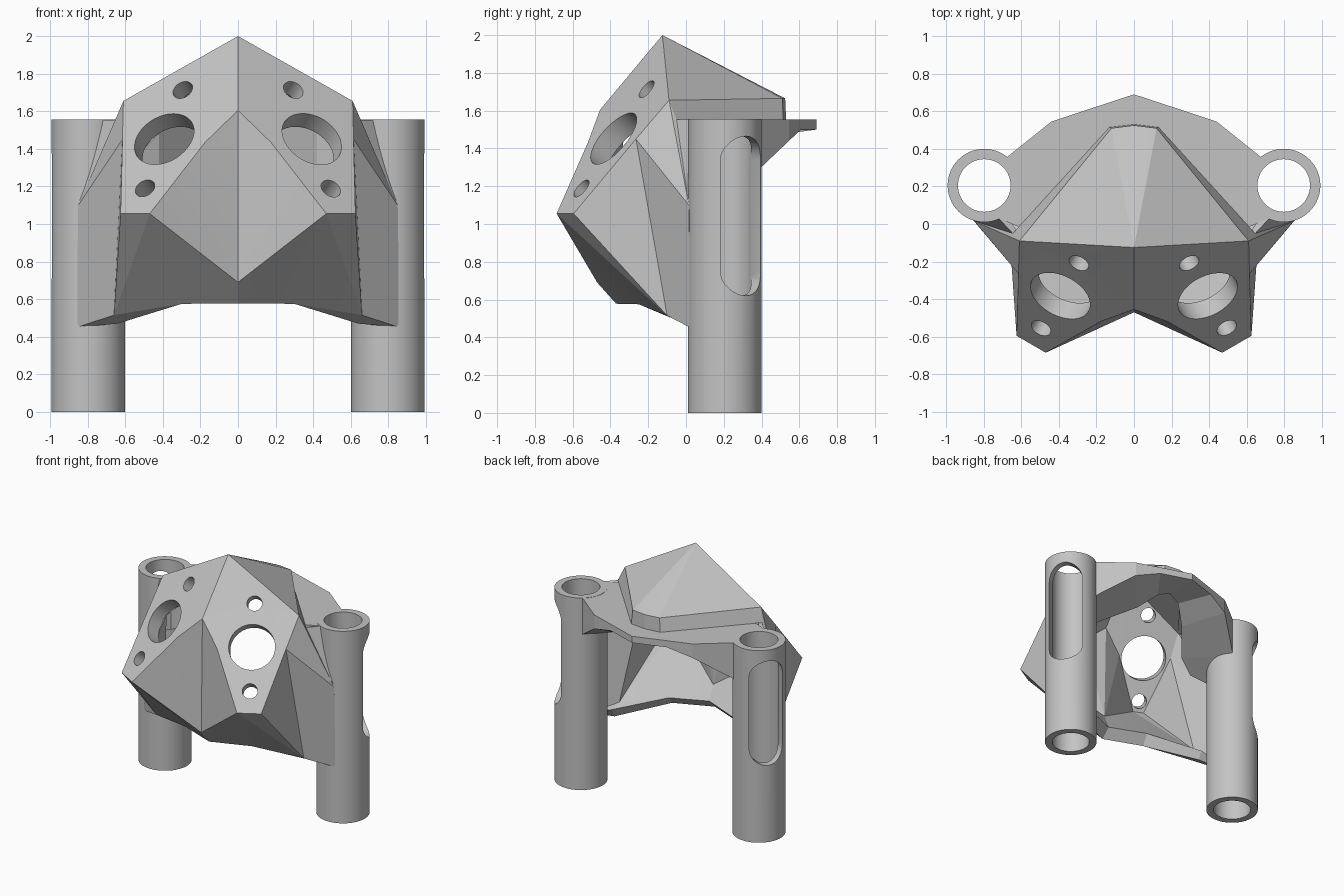
import bpy, bmesh, math
from mathutils import Vector, Matrix

cube = bpy.data.objects.get("Cube")
if cube:
    bpy.data.objects.remove(cube, do_unlink=True)

grey = bpy.data.materials.new("plain grey")
grey.use_nodes = True
colour = (0.55, 0.55, 0.55, 1)
grey.diffuse_color = colour
grey.node_tree.nodes["Principled BSDF"].inputs["Base Color"].default_value = colour


def make_object(name, bm):
    mesh = bpy.data.meshes.new(name)
    bm.to_mesh(mesh)
    bm.free()
    obj = bpy.data.objects.new(name, mesh)
    bpy.context.collection.objects.link(obj)
    mesh.materials.append(grey)
    return obj


def activate(obj):
    bpy.ops.object.select_all(action='DESELECT')
    obj.select_set(True)
    bpy.context.view_layer.objects.active = obj


def cut(obj, cutter):
    activate(obj)
    mod = obj.modifiers.new("cut", 'BOOLEAN')
    mod.operation = 'DIFFERENCE'
    mod.solver = 'EXACT'
    mod.use_self = True
    mod.object = cutter
    bpy.ops.object.modifier_apply(modifier=mod.name)
    bpy.data.objects.remove(cutter, do_unlink=True)


def add_rod(bm, centre, axis, radius, length, sides=64):
    turn = Vector(axis).to_track_quat('Z', 'Y').to_matrix().to_4x4()
    bmesh.ops.create_cone(bm, cap_ends=True, segments=sides, radius1=radius,
                          radius2=radius, depth=length,
                          matrix=Matrix.Translation(centre) @ turn)


# Named corners of the left half of the faceted shell
corner = {
    "apex": (0, -0.125, 2.0), "brow": (0, -0.455, 1.605),
    "cheek": (0.175, -0.518, 1.435), "toe_in": (0.47, -0.685, 1.055),
    "toe_out": (0.625, -0.595, 1.055), "side": (0.615, -0.265, 1.45),
    "shoulder": (0.61, -0.09, 1.655), "chin": (0, -0.47, 0.69),
    "hem_mid": (0, -0.37, 0.578), "hem": (0.3, -0.25, 0.575),
    "hip": (0.66, -0.10, 0.515), "tail": (0.86, 0.025, 0.45),
    "heel": (0.64, 0.0, 0.47),
    "spike": (0.85, 0.015, 1.10), "ledge": (0.645, -0.05, 1.553),
    "seam": (0.72, 0.03, 1.553),
    "back": (0.12, 0.51, 1.665), "back_low": (0.13, 0.515, 1.553),
    "ridge_end": (0, 0.525, 1.665), "ridge_low": (0, 0.53, 1.553),
}
facets = [
    "apex brow cheek toe_in toe_out side shoulder",
    "brow chin cheek", "cheek chin toe_in",
    "toe_in chin hem_mid hem", "toe_in hem hip", "toe_in hip toe_out",
    "hem heel hip", "hip heel tail",
    "toe_out hip side", "side hip tail spike", "side spike shoulder",
    "shoulder spike ledge", "ledge spike seam",
    "apex shoulder back", "apex back ridge_end",
    "shoulder ledge back_low back", "back back_low ridge_low ridge_end",
]
# Share of the full wall thickness where the shell tapers
taper = {"ledge": 0.3, "seam": 0.3, "spike": 0.3, "tail": 0.3, "heel": 0.5,
         "hip": 0.6, "back": 0.6, "back_low": 0.6, "hem": 0.7, "hem_mid": 0.7}

# Shell surface, mirrored, then thickened inwards
bm = bmesh.new()
weights = bm.verts.layers.deform.verify()
made = {}
for side in (1, -1):
    for facet in facets:
        ring = []
        for key in facet.split():
            x, y, z = corner[key]
            spot = (key, side if x else 0)
            if spot not in made:
                made[spot] = bm.verts.new((x * side, y, z))
                made[spot][weights][0] = taper.get(key, 1)
            ring.append(made[spot])
        bm.faces.new(ring)
bmesh.ops.recalc_face_normals(bm, faces=bm.faces[:])
bm.faces.ensure_lookup_table()
if bm.faces[0].normal.y > 0:
    bmesh.ops.reverse_faces(bm, faces=bm.faces[:])
shell = make_object("faceted_shell", bm)
shell.vertex_groups.new(name="wall")
activate(shell)
wall = shell.modifiers.new("wall", 'SOLIDIFY')
wall.thickness = 0.145
wall.offset = -1
wall.vertex_group = "wall"
bpy.ops.object.modifier_apply(modifier=wall.name)

# Round openings through both slanted front plates
bm = bmesh.new()
for side in (1, -1):
    normal = Vector((0.382 * side, -0.70, 0.605))
    for x, z, radius in ((0.393, 1.453, 0.171), (0.295, 1.715, 0.056),
                         (0.495, 1.19, 0.056)):
        y = -0.125 + (0.382 * x + 0.605 * (z - 2)) / 0.70
        add_rod(bm, (x * side, y, z), normal, radius, 0.42, 48)
cut(shell, make_object("hole_cutter", bm))

# Shelf around the back, bridging the two tubes
# outer x, outer y, inner x, inner y, outer underside, inner underside
stations = [
    (0.74, 0.04, 0.58, -0.03, 1.13, 1.20),
    (0.69, 0.345, 0.42, 0.06, 1.25, 1.25),
    (0.44, 0.545, 0.22, 0.30, 1.44, 1.35),
    (0.25, 0.608, 0.10, 0.40, 1.50, 1.46),
    (0, 0.69, 0, 0.42, 1.50, 1.50),
]
top = 1.553
bm = bmesh.new()
rings = []
path = [(s, 1) for s in stations] + [(s, -1) for s in stations[-2::-1]]
for (ox, oy, ix, iy, oz, iz), side in path:
    rings.append([bm.verts.new(p) for p in (
        (ox * side, oy, top), (ix * side, iy, top),
        (ix * side, iy, iz), (ox * side, oy, oz))])
for a, b in zip(rings, rings[1:]):
    for i in range(4):
        j = (i + 1) % 4
        bm.faces.new((a[i], a[j], b[j], b[i]))
bm.faces.new(rings[0])
bm.faces.new(rings[-1])
bmesh.ops.recalc_face_normals(bm, faces=bm.faces[:])
shelf = make_object("back_shelf", bm)

# Side tubes with a bore and a tall rounded slot each
for name, side in (("left", 1), ("right", -1)):
    centre = Vector((0.797 * side, 0.205, 0))
    bm = bmesh.new()
    add_rod(bm, centre + Vector((0, 0, 0.7775)), (0, 0, 1), 0.195, 1.555)
    tube = make_object(name + "_tube", bm)

    # The shell and shelf stop inside the tube wall, clear of the bore
    for part, radius in ((tube, 0.14), (shell, 0.16), (shelf, 0.16)):
        bm = bmesh.new()
        add_rod(bm, centre + Vector((0, 0, 0.8)), (0, 0, 1), radius, 2.0)
        cut(part, make_object("bore_cutter", bm))

    bm = bmesh.new()
    angle = math.radians(35)
    out = Vector((math.cos(angle) * side, math.sin(angle), 0))
    across = out.cross(Vector((0, 0, 1)))
    outline = []
    for i in range(34):
        t = math.pi * (i if i < 17 else i - 1) / 16
        z = (1.335 if i < 17 else 0.75) + 0.13 * math.sin(t)
        outline.append(bm.verts.new(
            centre + across * 0.13 * math.cos(t) + Vector((0, 0, z))))
    face = bm.faces.new(outline)
    grown = bmesh.ops.extrude_face_region(bm, geom=[face], use_keep_orig=True)
    bmesh.ops.translate(bm, vec=out * 0.35, verts=[
        v for v in grown["geom"] if isinstance(v, bmesh.types.BMVert)])
    bmesh.ops.recalc_face_normals(bm, faces=bm.faces[:])
    cut(tube, make_object("slot_cutter", bm))
    activate(tube)
    bpy.ops.object.shade_smooth_by_angle(angle=math.radians(30))

activate(shell)
bpy.ops.object.shade_smooth_by_angle(angle=math.radians(9))
